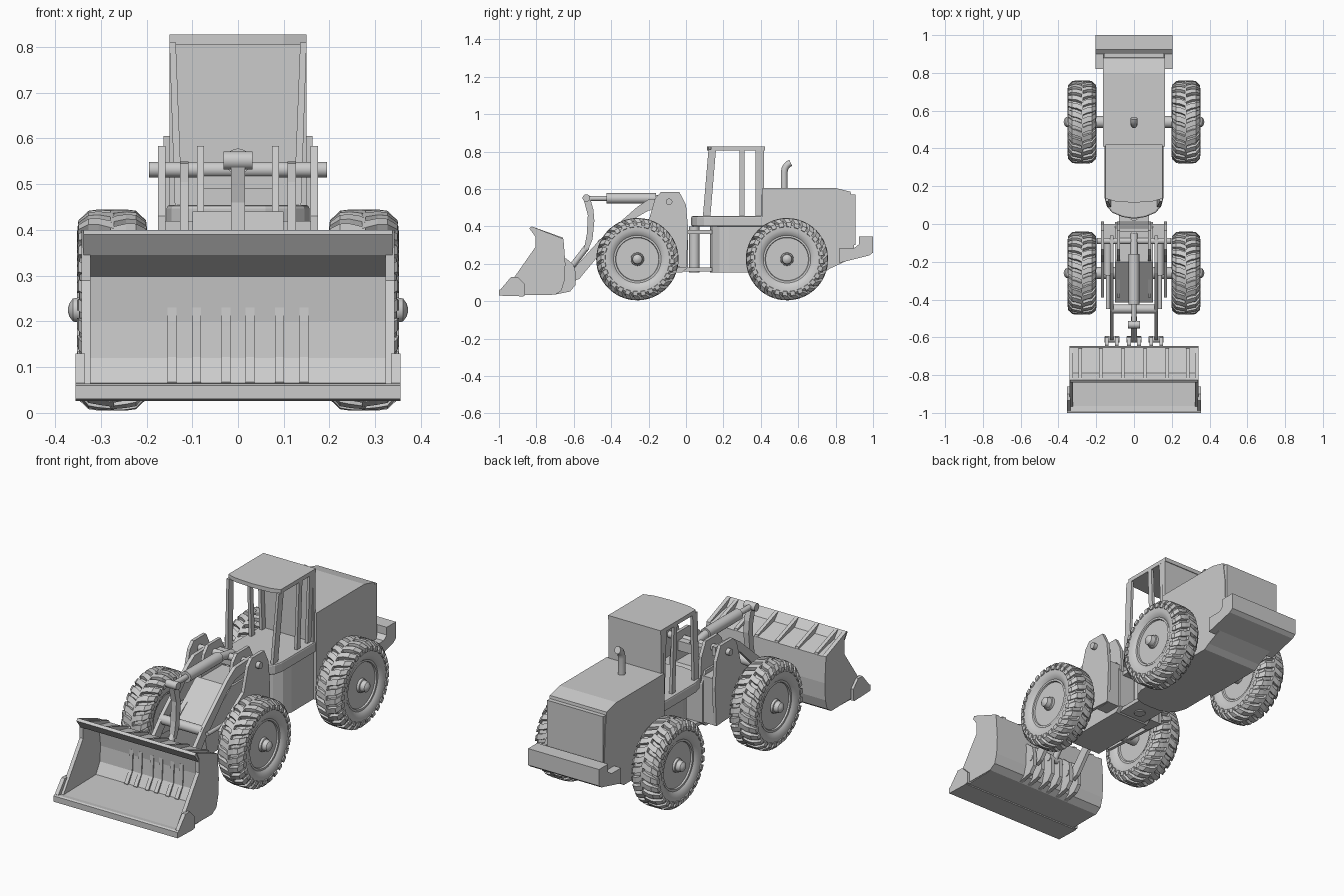
import bpy, bmesh, math
from mathutils import Vector

if "Cube" in bpy.data.objects:
    bpy.data.objects.remove(bpy.data.objects["Cube"])


def finish(name, bm, mirror=False, bevel=0, smooth=False):
    bmesh.ops.recalc_face_normals(bm, faces=bm.faces)
    me = bpy.data.meshes.new(name)
    bm.to_mesh(me)
    bm.free()
    ob = bpy.data.objects.new(name, me)
    bpy.context.collection.objects.link(ob)
    if bevel:
        b = ob.modifiers.new("bevel", 'BEVEL')
        b.width, b.segments = bevel, 2
    if mirror:
        ob.modifiers.new("mirror", 'MIRROR')
    if smooth:
        bpy.ops.object.select_all(action='DESELECT')
        ob.select_set(True)
        bpy.context.view_layer.objects.active = ob
        bpy.ops.object.shade_smooth_by_angle(angle=math.radians(35))
    return ob


def extrude(name, lo, hi, **kw):
    """Solid between two matching outlines."""
    bm = bmesh.new()
    a = [bm.verts.new(p) for p in lo]
    b = [bm.verts.new(p) for p in hi]
    n = len(a)
    bm.faces.new(a)
    bm.faces.new(b[::-1])
    for i in range(n):
        bm.faces.new((a[i], a[(i + 1) % n], b[(i + 1) % n], b[i]))
    return finish(name, bm, **kw)


def side(name, pts, x0, x1, **kw):
    """Side profile (y, z) extruded across x."""
    return extrude(name, [(x0, y, z) for y, z in pts], [(x1, y, z) for y, z in pts], **kw)


def plan(name, half, z0, z1, **kw):
    """Half plan outline (x, y), mirrored and extruded upward."""
    pts = half + [(-x, y) for x, y in reversed(half) if x > 0]
    return extrude(name, [(x, y, z0) for x, y in pts], [(x, y, z1) for x, y in pts], **kw)


def box(name, x0, x1, y0, y1, z0, z1, **kw):
    return side(name, [(y0, z0), (y1, z0), (y1, z1), (y0, z1)], x0, x1, **kw)


def rod(name, p, q, r, n=20, **kw):
    p, q = Vector(p), Vector(q)
    bm = bmesh.new()
    bmesh.ops.create_cone(bm, cap_ends=True, segments=n, radius1=r, radius2=r, depth=(q - p).length)
    m = (q - p).to_track_quat('Z', 'Y').to_matrix().to_4x4()
    m.translation = (p + q) / 2
    bm.transform(m)
    return finish(name, bm, smooth=True, **kw)


# Wheels: revolved tyre and rim with chevron lugs, mirrored left to right
CX, SEG, LUGS = 0.275, 56, 28


def polar(w, r, a):
    return (CX + w, r * math.sin(a), r * math.cos(a))


def revolve(name, prof):
    bm = bmesh.new()
    rings = [[bm.verts.new(polar(w, r, 2 * math.pi * i / SEG)) for i in range(SEG)] for w, r in prof]
    for A, B in zip(rings, rings[1:]):
        for i in range(SEG):
            j = (i + 1) % SEG
            bm.faces.new((A[i], A[j], B[j], B[i]))
    bm.faces.new(rings[0])
    bm.faces.new(rings[-1])
    return finish(name, bm, mirror=True, smooth=True)


def tread():
    bm = bmesh.new()
    # across, outer radius, inner radius, angular shift
    st = [(-.004, .22, .2, 0), (.03, .22, .2, .07), (.052, .217, .198, .09),
          (.074, .196, .18, .17), (.0765, .174, .168, .17)]
    for s in (-1, 1):
        for i in range(LUGS):
            a0 = 2 * math.pi * (i + (0.5 if s > 0 else 0)) / LUGS
            rows = []
            for w, ro, ri, sh in st:
                wi = w if w < .06 else w - .012
                rows.append([bm.verts.new(polar(s * ww, r, a0 + sh + d)) for ww, r, d in
                             ((wi, ri, -.075), (w, ro, -.065), (w, ro, .065), (wi, ri, .075))])
            for A, B in zip(rows, rows[1:]):
                for k in range(4):
                    bm.faces.new((A[k], A[(k + 1) % 4], B[(k + 1) % 4], B[k]))
            bm.faces.new(rows[0])
            bm.faces.new(rows[-1])
    return finish("tyre_tread", bm, mirror=True)


tyre = [(.05, .12), (.062, .132), (.073, .155), (.071, .182), (.052, .202)]
parts = [
    revolve("tyre", [(-w, r) for w, r in tyre] + tyre[::-1]),
    revolve("rim", [(-.045, .03), (-.035, .1), (-.056, .117), (-.056, .127), (.058, .127), (.058, .117),
                    (.046, .113), (.044, .104), (.034, .1), (.028, .07), (.042, .062), (.044, .036),
                    (.062, .034), (.064, .029), (.086, .025), (.094, .014), (.097, .003)]),
    tread()]
for ob in parts:
    ob.location = (0, -.26, .225)
    rear = ob.copy()
    rear.name = "rear_" + ob.name
    rear.location.y = .54
    bpy.context.collection.objects.link(rear)
    ob.name = "front_" + ob.name
for tag, y in (("front", -.26), ("rear", .54)):
    rod(tag + "_axle", (-.26, y, .225), (.26, y, .225), .032)

# Rear body, counterweight and exhaust
side("engine_hood", [(.41, .155), (.74, .155), (.77, .175), (.9, .235), (.895, .48), (.88, .585),
                     (.8, .605), (.41, .605)], -.163, .163)
side("counterweight", [(.82, .205), (.98, .245), (1.0, .26), (1.0, .345), (.925, .345), (.925, .305),
                       (.9, .285), (.82, .285)], -.203, .203)
box("hood_rear_lip", -.16, .16, .88, .905, .3, .57)
cu = bpy.data.curves.new("exhaust_pipe", 'CURVE')
cu.dimensions, cu.bevel_depth, cu.bevel_resolution, cu.use_fill_caps = '3D', .018, 4, True
sp = cu.splines.new('POLY')
path = [(.525, .59), (.525, .69), (.529, .71), (.538, .725), (.549, .735), (.56, .74)]
sp.points.add(len(path) - 1)
for pt, (y, z) in zip(sp.points, path):
    pt.co = (0, y, z, 1)
bpy.context.collection.objects.link(bpy.data.objects.new("exhaust_pipe", cu))

# Cab: rounded base and floor, pillars, back wall, roof
plan("cab_base", [(.145, .45), (.145, .23), (.13, .18), (.1, .145), (.05, .13), (0, .128)], .155, .41)
plan("cab_floor", [(.156, .42), (.156, .14), (.145, .095), (.115, .06), (.06, .037), (0, .028)],
     .4, .455, bevel=.008)
for name, lo, hi in (("front", (.09, .13), (.12, .16)), ("middle", (.285, .312), (.285, .312)),
                     ("rear", (.372, .415), (.372, .415))):
    extrude(name + "_cab_pillar",
            [(.122, lo[0], .45), (.122, lo[1], .45), (.138, lo[1], .45), (.138, lo[0], .45)],
            [(.136, hi[0], .81), (.136, hi[1], .81), (.15, hi[1], .81), (.15, hi[0], .81)], mirror=True)
box("cab_back_wall", -.15, .15, .4, .418, .44, .81)
plan("cab_roof", [(.15, .422), (.15, .135), (.1, .12), (0, .113)], .806, .827)

# Articulation joint
box("lower_hitch_plate", -.08, .08, -.02, .2, .16, .18)
box("upper_hitch_plate", -.08, .08, -.02, .2, .36, .38)
rod("hitch_pin", (0, .045, .155), (0, .045, .4), .028)

# Front frame with loader towers
side("front_frame", [(-.39, .155), (-.415, .27), (-.2, .44), (-.02, .44), (.01, .38), (.01, .18), (-.02, .155)],
     -.1, .1)
tower = [(-.39, .2), (-.39, .3), (-.2, .43), (-.165, .55), (-.135, .583), (-.035, .583), (0, .515),
         (.012, .38), (.002, .18)]
side("outer_tower_plate", tower, .158, .175, mirror=True)
side("inner_tower_plate", tower[1:8], .074, .09, mirror=True)
box("tower_web", -.165, .165, -.09, 0, .18, .42)
box("tower_crossmember", -.08, .08, -.1, -.04, .49, .54)
rod("tower_pin", (-.195, -.09, .532), (.195, -.09, .532), .017)

# Lift arms and lift cylinders
side("lift_arm", [(-.06, .55), (-.2, .545), (-.26, .505), (-.46, .33), (-.6, .175), (-.625, .135), (-.605, .105),
                  (-.57, .12), (-.45, .265), (-.27, .445), (-.2, .485), (-.06, .505)], .108, .127, mirror=True)
rod("arm_crosstube", (-.117, -.45, .31), (.117, -.45, .31), .024)
rod("lift_cylinder", (.138, -.03, .32), (.138, -.27, .3), .02, mirror=True)
rod("lift_cylinder_rod", (.138, -.27, .3), (.138, -.45, .3), .01, mirror=True)

# Tilt linkage
rod("tilt_cylinder", (0, -.16, .55), (0, -.425, .55), .028)
rod("tilt_cylinder_rod", (0, -.42, .55), (0, -.53, .55), .014)
rod("tilt_cylinder_base", (0, -.05, .53), (0, -.17, .55), .02)
side("bellcrank", [(-.55, .555), (-.535, .572), (-.515, .56), (-.495, .49), (-.49, .43), (-.5, .33), (-.525, .27),
                   (-.545, .28), (-.53, .36), (-.525, .46)], -.015, .015)
rod("bellcrank_pin", (-.032, -.533, .552), (.032, -.533, .552), .02)
rod("tilt_link", (0, -.53, .29), (0, -.615, .18), .016)

# Bucket shell, ends, edges
side("bucket_shell", [(-.99, .03), (-.7, .035), (-.665, .058), (-.65, .11), (-.645, .2), (-.655, .33), (-.79, .36),
                      (-.825, .4), (-.838, .39), (-.805, .345), (-.675, .298), (-.663, .2), (-.668, .12),
                      (-.7, .065), (-.99, .06)], -.338, .338)
side("bucket_end", [(-.98, .04), (-.7, .036), (-.665, .058), (-.65, .11), (-.645, .2), (-.655, .333), (-.825, .4),
                    (-.805, .36), (-.805, .29)], .322, .342, mirror=True)
side("cutting_edge", [(-1.0, .03), (-.87, .026), (-.87, .048), (-.99, .064), (-1.0, .06)], -.355, .355)
side("bucket_corner_guard", [(-.99, .03), (-.86, .03), (-.86, .09), (-.9, .13), (-.935, .13), (-.99, .065)],
     .335, .355, mirror=True)
for x in (.058, .175, .285):
    side("bucket_rib", [(-.655, .325), (-.79, .352), (-.825, .4), (-.658, .34)], x - .009, x + .009, mirror=True)

# Bucket hinge brackets showing slightly through the back
for x in (.026, .091, .144):
    side("bucket_bracket", [(-.667, .23), (-.64, .228), (-.6, .195), (-.592, .16), (-.592, .085), (-.62, .052),
                            (-.7, .036), (-.71, .068), (-.673, .122), (-.669, .19)],
         x - .01, x + .01, mirror=True)
for name, x, z in (("left", -.117, .135), ("middle", 0, .18), ("right", .117, .135)):
    rod(name + "_bucket_pin", (x - .04, -.612, z), (x + .04, -.612, z), .016)
